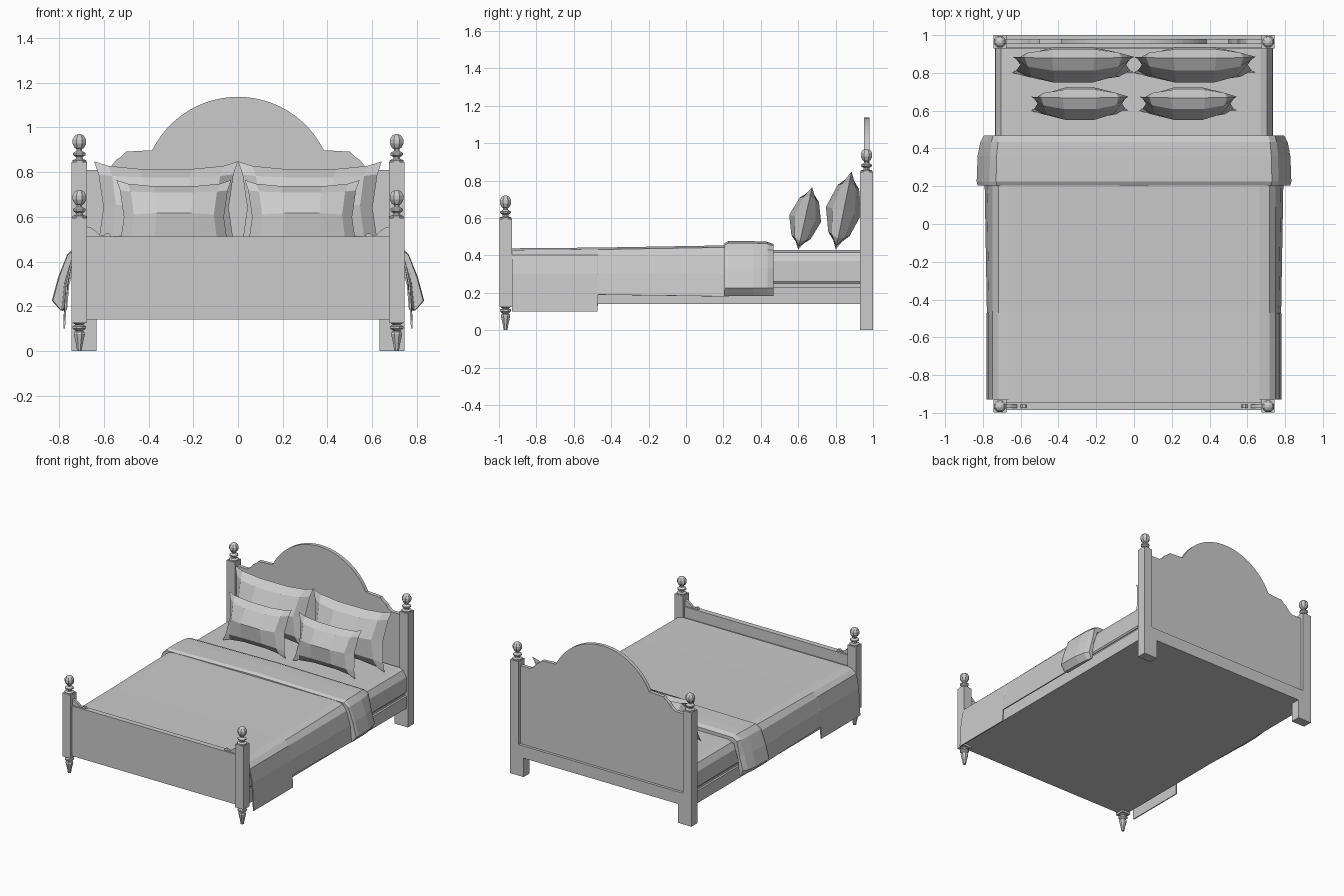
import bpy, bmesh, math
from mathutils import Matrix, Vector

if "Cube" in bpy.data.objects:
    bpy.data.objects.remove(bpy.data.objects["Cube"], do_unlink=True)

grey = bpy.data.materials.new("plain grey")
grey.use_nodes = True
grey.diffuse_color = (0.6, 0.6, 0.6, 1)
grey.node_tree.nodes["Principled BSDF"].inputs["Base Color"].default_value = (0.6, 0.6, 0.6, 1)


def finish(name, bm):
    bmesh.ops.recalc_face_normals(bm, faces=bm.faces)
    mesh = bpy.data.meshes.new(name)
    bm.to_mesh(mesh)
    bm.free()
    mesh.materials.append(grey)
    obj = bpy.data.objects.new(name, mesh)
    bpy.context.collection.objects.link(obj)
    return obj


def box(name, x, y, z):
    bm = bmesh.new()
    bmesh.ops.create_cube(bm, size=1)
    for v in bm.verts:
        v.co = [r[0] + (c + 0.5) * (r[1] - r[0]) for c, r in zip(v.co, (x, y, z))]
    return finish(name, bm)


def board(name, outline, y0, y1):
    """Upright slab with an outline in x and z."""
    bm = bmesh.new()
    face = bm.faces.new([bm.verts.new((x, y0, z)) for x, z in outline])
    moved = bmesh.ops.extrude_face_region(bm, geom=[face])["geom"]
    for v in moved:
        if isinstance(v, bmesh.types.BMVert):
            v.co.y = y1
    return finish(name, bm)


def mirrored(half):
    """Complete a right-half outline that starts and ends anywhere."""
    return half + [(-x, z) for x, z in reversed(half) if x > 0]


def turned(name, x, y, z, profile, sides=8):
    """Lathe a profile of (radius, height)."""
    bm = bmesh.new()
    rings = []
    for r, h in profile:
        rings.append([bm.verts.new((x + r * math.cos(a), y + r * math.sin(a), z + h))
                      for a in [math.tau * (i + 0.5) / sides for i in range(sides)]])
    for a, b in zip(rings, rings[1:]):
        for i in range(sides):
            j = (i + 1) % sides
            bm.faces.new((a[i], a[j], b[j], b[i]))
    bm.faces.new(rings[0])
    bm.faces.new(rings[-1])
    return finish(name, bm)


def loft(name, sections, closed):
    """Skin sections, each a y value and a list of (x, z)."""
    bm = bmesh.new()
    rings = [[bm.verts.new((x, y, z)) for x, z in pts] for y, pts in sections]
    n = len(rings[0])
    for a, b in zip(rings, rings[1:]):
        for i in range(n if closed else n - 1):
            j = (i + 1) % n
            bm.faces.new((a[i], a[j], b[j], b[i]))
    if closed:
        bm.faces.new(rings[0])
        bm.faces.new(rings[-1])
    return finish(name, bm)


# Posts, finials and turned feet
FINIAL = [(0.034, 0), (0.034, 0.01), (0.018, 0.016), (0.016, 0.024), (0.031, 0.034),
          (0.031, 0.042), (0.014, 0.052), (0.014, 0.06), (0.024, 0.067), (0.033, 0.085),
          (0.033, 0.103), (0.022, 0.12), (0.008, 0.127)]
FOOT = [(0.011, 0), (0.016, 0.03), (0.027, 0.075), (0.024, 0.085), (0.017, 0.09),
        (0.032, 0.1), (0.032, 0.11), (0.018, 0.117), (0.03, 0.125)]
for side, s in (("left", 1), ("right", -1)):
    xs = sorted((s * 0.676, s * 0.745))
    box("head_post_" + side, xs, (0.93, 1.0), (0.23, 0.845))
    box("head_leg_" + side, sorted((s * 0.634, s * 0.745)), (0.93, 1.0), (0, 0.23))
    turned("head_finial_" + side, s * 0.71, 0.965, 0.843, FINIAL)
    box("foot_post_" + side, xs, (-0.998, -0.93), (0.125, 0.595))
    turned("foot_finial_" + side, s * 0.71, -0.965, 0.593, FINIAL)
    turned("turned_foot_" + side, s * 0.71, -0.965, 0, FOOT)
    # Scrolled bracket on the footboard
    scroll = [(0.68, 0.505), (0.68, 0.558), (0.655, 0.55), (0.635, 0.535), (0.62, 0.52),
              (0.6, 0.518), (0.59, 0.526), (0.575, 0.526), (0.565, 0.505)]
    board("foot_bracket_" + side, [(s * x, z) for x, z in scroll], -0.975, -0.955)

# Headboard with an arched crest and stepped shoulders
radius, top = 0.428, 1.137
start = math.asin(0.384 / radius)
arch = [(radius * math.sin(start * (1 - i / 12)), top - radius + radius * math.cos(start * (1 - i / 12)))
        for i in range(13)]
arch[-1] = (0, top)
shoulder = [(0.69, 0.2), (0.69, 0.81), (0.595, 0.81), (0.565, 0.83), (0.545, 0.855),
            (0.52, 0.872), (0.5, 0.892)]
board("headboard", mirrored(shoulder + arch), 0.953, 0.98)
box("headboard_apron", (-0.64, 0.64), (0.93, 1.0), (0.14, 0.23))
box("footboard", (-0.69, 0.69), (-0.985, -0.945), (0.14, 0.512))

# Base and mattress
box("bed_base", (-0.735, 0.735), (-0.95, 0.935), (0.14, 0.23))
box("base_step", (-0.72, 0.72), (-0.945, 0.935), (0.23, 0.25))
side_profile = mirrored([(0.725, 0.25), (0.732, 0.26), (0.732, 0.37), (0.705, 0.415), (0.67, 0.428)])
loft("mattress", [(-0.945, side_profile), (0.93, side_profile)], True)


# Blanket, hanging lower near the foot
def drape(crown, hem_x, hem_z):
    return mirrored([(hem_x, hem_z), (hem_x - 0.012, 0.3), (0.745, 0.4), (0.715, crown - 0.01),
                     (0.665, crown)])


low_foot, low_end = drape(0.434, 0.778, 0.1), drape(0.438, 0.778, 0.1)
high_start, high_end = drape(0.438, 0.775, 0.19), drape(0.45, 0.787, 0.18)
blanket = loft("blanket", [(-0.93, low_foot), (-0.473, low_end), (-0.47, high_start),
                           (0.23, high_end)], False)
cloth = blanket.modifiers.new("thickness", "SOLIDIFY")
cloth.thickness = 0.008
cloth.offset = 0
box("blanket_foot_tuck", (-0.665, 0.665), (-0.948, -0.925), (0.4, 0.433))


# Folded band across the blanket
def band(out, rise):
    return mirrored([(0.0, 0.43), (0.72, 0.41), (0.755, 0.3), (0.765, 0.185), (0.795 - out / 2, 0.182),
                     (0.833 - out, 0.225), (0.805 - out, 0.33), (0.765 - out / 2, 0.43),
                     (0.73 - out / 2, 0.466 - rise), (0.0, 0.476 - rise)])


def band_loop(out, rise):
    pts = band(out, rise)
    return [p for i, p in enumerate(pts) if i == 0 or p != pts[i - 1]]


loft("folded_band", [(0.205, band_loop(0.005, 0.012)), (0.225, band_loop(0.0, 0)),
                     (0.36, band_loop(0.005, 0.0)), (0.435, band_loop(0.02, 0.003)),
                     (0.468, band_loop(0.038, 0.016))], True)


# Pillows: two skins meeting at a pinched seam with pointed corners
def pillow(name, x, y, z, half_w, half_h, depth, tilt):
    us, vs = (-1, -0.8, -0.35, 0.35, 0.8, 1), (-1, -0.72, 0, 0.72, 1)
    swell = {1: 0, 0.8: 0.62, 0.72: 0.6, 0.35: 0.97, 0: 1}
    place = Matrix.Translation(Vector((x, y, z))) @ Matrix.Rotation(-tilt, 4, "X")
    bm = bmesh.new()
    for face in (-1, 1):
        grid = [[bm.verts.new(place @ Vector((
            half_w * u * (1 - 0.13 * (1 - v * v)),
            face * depth * swell[abs(u)] * swell[abs(v)],
            half_h * v * (1 - 0.17 * (1 - u ** 4)))))
            for v in vs] for u in us]
        for a, b in zip(grid, grid[1:]):
            for i in range(len(vs) - 1):
                bm.faces.new((a[i], b[i], b[i + 1], a[i + 1]))
    bmesh.ops.remove_doubles(bm, verts=bm.verts, dist=0.0005)
    return finish(name, bm)


for side, s in (("left", 1), ("right", -1)):
    pillow("large_pillow_" + side, s * 0.322, 0.843, 0.64, 0.322, 0.213, 0.1, 0.2)
    pillow("small_pillow_" + side, s * 0.287, 0.637, 0.598, 0.257, 0.171, 0.09, 0.22)
